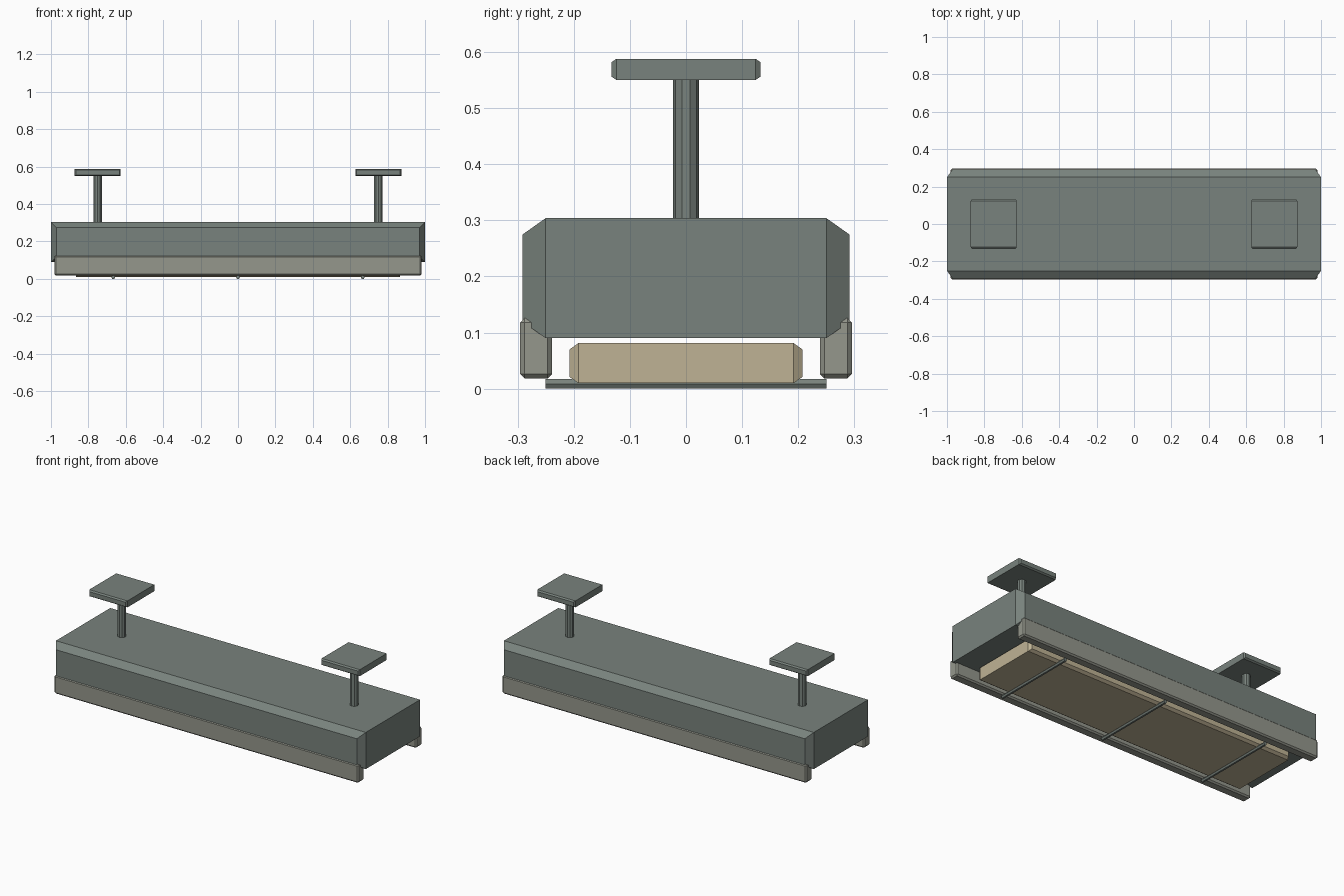
import bpy, bmesh, math
from mathutils import Matrix

if "Cube" in bpy.data.objects:
    bpy.data.objects.remove(bpy.data.objects["Cube"])


def material(name, rgb):
    m = bpy.data.materials.new(name)
    m.diffuse_color = (*rgb, 1)
    m.use_nodes = True
    m.node_tree.nodes["Principled BSDF"].inputs["Base Color"].default_value = m.diffuse_color
    return m


METAL = material("grey_green_metal", (0.19, 0.225, 0.205))
TRIM = material("pale_trim", (0.30, 0.31, 0.265))
PANEL = material("warm_diffuser", (0.52, 0.45, 0.30))


def finish(bm, name, mat):
    bmesh.ops.recalc_face_normals(bm, faces=bm.faces[:])
    me = bpy.data.meshes.new(name)
    bm.to_mesh(me)
    bm.free()
    me.materials.append(mat)
    ob = bpy.data.objects.new(name, me)
    bpy.context.collection.objects.link(ob)
    return ob


def box(name, lo, hi, chamfer, mat, all_edges=False):
    """Box whose front and back rims (or all edges) are chamfered."""
    bm = bmesh.new()
    bmesh.ops.create_cube(bm, size=1)
    for v in bm.verts:
        v.co = [(a + b) / 2 + c * (b - a) for a, b, c in zip(lo, hi, v.co)]
    edges = [e for e in bm.edges
             if all_edges or abs(e.verts[0].co.y - e.verts[1].co.y) < 1e-5]
    if all_edges:
        bmesh.ops.bevel(bm, geom=edges, offset=chamfer, segments=1,
                        affect='EDGES', clamp_overlap=True)
    else:
        # Inset the front and back faces, then pull the outer rim inwards
        ends = [f for f in bm.faces if abs(f.normal.y) > 0.9]
        bmesh.ops.inset_individual(bm, faces=ends, thickness=chamfer)
        inner = {v for f in ends for v in f.verts}
        mid = (lo[1] + hi[1]) / 2
        for v in bm.verts:
            if v not in inner:
                v.co.y -= math.copysign(chamfer, v.co.y - mid)
    return finish(bm, name, mat)


def rod(name, centre, radius, length, sides, mat, along_y=False):
    bm = bmesh.new()
    bmesh.ops.create_cone(bm, cap_ends=True, segments=sides, radius1=radius,
                          radius2=radius, depth=length)
    if along_y:
        turn = Matrix.Rotation(math.radians(90), 4, 'X') @ Matrix.Rotation(math.radians(30), 4, 'Z')
        bmesh.ops.transform(bm, matrix=turn, verts=bm.verts)
    bmesh.ops.translate(bm, vec=centre, verts=bm.verts)
    return finish(bm, name, mat)


# Lamp housing and the glowing panel beneath it
box("housing", (-1, -0.291, 0.09), (1, 0.291, 0.304), 0.041, METAL)
box("light_panel", (-0.867, -0.208, 0.01), (0.867, 0.208, 0.081), 0.016, PANEL)

# Side skirts
for side, y in (("front", -0.267), ("back", 0.267)):
    box(side + "_skirt", (-0.982, y - 0.0285, 0.018), (0.982, y + 0.0285, 0.126),
        0.008, TRIM, all_edges=True)

# Ceiling mounts: stem and plate
for side, x in (("left", -0.75), ("right", 0.75)):
    rod(side + "_stem", (x, 0, 0.43), 0.0228, 0.26, 10, METAL)
    box(side + "_mount_plate", (x - 0.123, -0.133, 0.55), (x + 0.123, 0.133, 0.588),
        0.009, METAL)

# Guard bars across the underside
for i in (-1, 0, 1):
    rod(f"guard_bar_{i + 2}", (i * 0.667, 0, 0.0087), 0.01, 0.5, 6, METAL, along_y=True)
